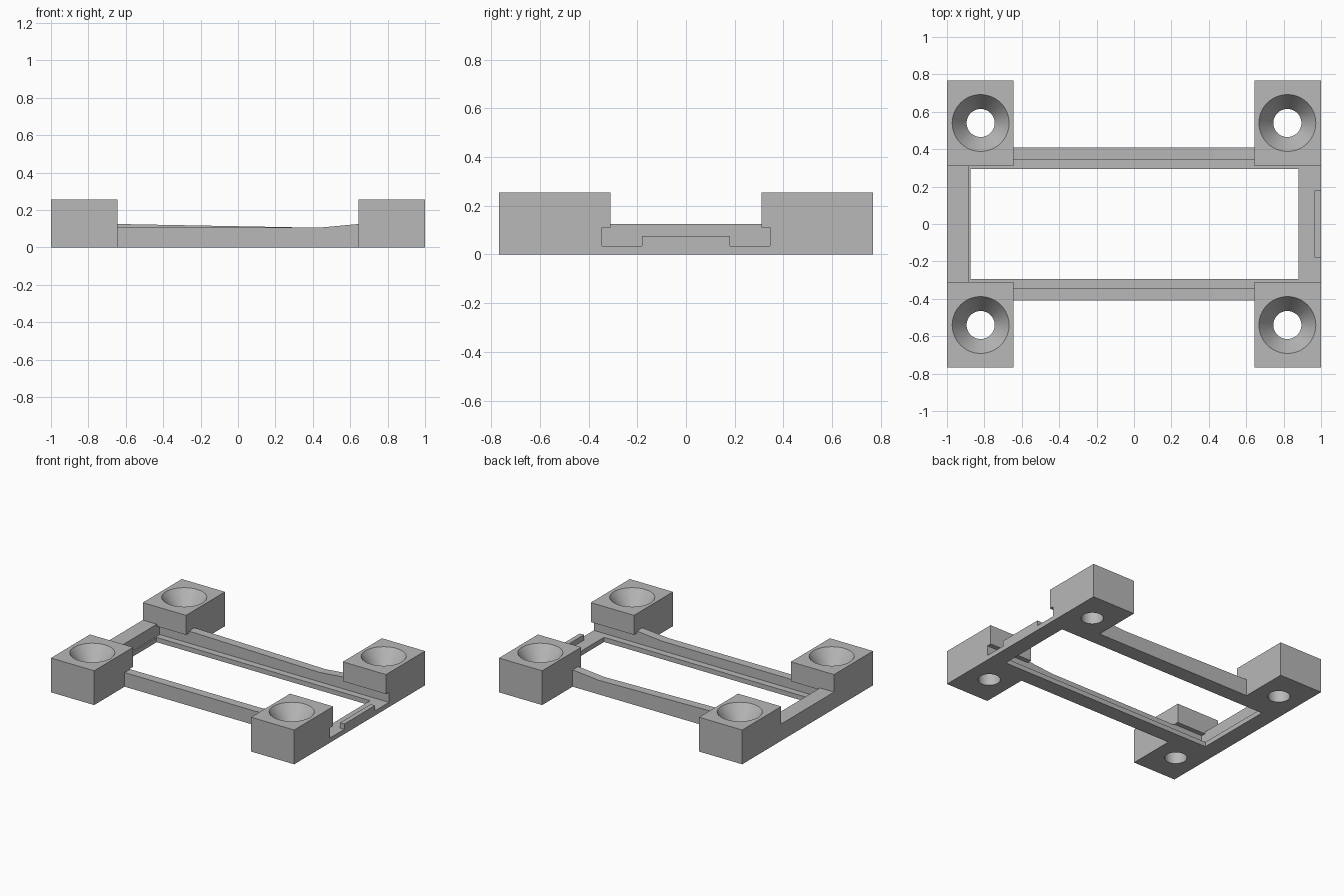
import bpy, bmesh, math

if "Cube" in bpy.data.objects:
    bpy.data.objects.remove(bpy.data.objects["Cube"], do_unlink=True)

GREY = (0.48, 0.48, 0.48, 1)
mat = bpy.data.materials.new("light_grey")
mat.use_nodes = True
mat.diffuse_color = GREY
mat.node_tree.nodes["Principled BSDF"].inputs["Base Color"].default_value = GREY


def finish(name, bm):
    bmesh.ops.recalc_face_normals(bm, faces=bm.faces)
    me = bpy.data.meshes.new(name)
    bm.to_mesh(me)
    bm.free()
    me.materials.append(mat)
    ob = bpy.data.objects.new(name, me)
    bpy.context.collection.objects.link(ob)
    return ob


def prism(name, profile, y0, y1):
    """Extrude an XZ outline from y0 to y1."""
    bm = bmesh.new()
    face = bm.faces.new([bm.verts.new((x, y0, z)) for x, z in profile])
    new = bmesh.ops.extrude_face_region(bm, geom=[face])["geom"]
    verts = [v for v in new if isinstance(v, bmesh.types.BMVert)]
    bmesh.ops.translate(bm, verts=verts, vec=(0, y1 - y0, 0))
    return finish(name, bm)


def box(name, x0, x1, y0, y1, z0, z1):
    return prism(name, [(x0, z0), (x1, z0), (x1, z1), (x0, z1)], y0, y1)


def lathe(name, profile, cx, cy, steps=64):
    """Closed turned solid from (radius, z) points, bottom to top."""
    bm = bmesh.new()
    rings = []
    for r, z in profile:
        angles = [math.tau * i / steps for i in range(steps)]
        rings.append([bm.verts.new((cx + r * math.cos(a), cy + r * math.sin(a), z))
                      for a in angles])
    for low, high in zip(rings, rings[1:]):
        for i in range(steps):
            j = (i + 1) % steps
            bm.faces.new((low[i], low[j], high[j], high[i]))
    bm.faces.new(rings[0])
    bm.faces.new(rings[-1])
    return finish(name, bm)


def cut(ob, *cutters):
    """Subtract the cutters and bake the result into the mesh."""
    for c in cutters:
        m = ob.modifiers.new("cut", "BOOLEAN")
        m.operation = "DIFFERENCE"
        m.solver = "EXACT"
        m.object = c
    bpy.context.view_layer.update()
    deps = bpy.context.evaluated_depsgraph_get()
    baked = bpy.data.meshes.new_from_object(ob.evaluated_get(deps))
    ob.modifiers.clear()
    ob.data = baked


# Cutters: sliding slot under the corner blocks, open tray space, window
slot = box("slot_cutter", -0.885, 1.1, -0.345, 0.345, 0.035, 0.11)
tray = box("tray_cutter", -0.885, 1.1, -0.345, 0.345, 0.035, 0.3)
window = box("window_cutter", -0.875, 0.88, -0.295, 0.295, -0.1, 0.2)
cutters = [slot, tray, window]

# Base frame with closed left end and open right end
frame = box("base_frame", -1, 1, -0.31, 0.31, 0, 0.125)
cut(frame, tray, window)

# Catch rib across the open end
box("catch_rib", 0.965, 1, -0.18, 0.18, 0.035, 0.075)

# Side rails with gently dipped top edges
ends = [(-0.645, 0), (0.645, 0), (0.645, 0.125), (0.43, 0.105)]
front_rail = prism("front_rail", ends + [(-0.645, 0.105)], -0.41, -0.31)
back_rail = prism("back_rail", ends + [(-0.645, 0.125)], 0.31, 0.41)
for rail in (front_rail, back_rail):
    cut(rail, tray)

# Corner blocks with countersunk screw holes
HOLE = [(0.075, -0.1), (0.075, 0.145), (0.152, 0.255), (0.152, 0.3)]
for sx, side in ((-1, "right"), (1, "left")):
    for sy, end in ((-1, "front"), (1, "back")):
        xs = sorted((sx * 0.645, sx))
        ys = sorted((sy * 0.31, sy * 0.768))
        block = box(f"{end}_{side}_block", *xs, *ys, 0, 0.255)
        hole = lathe("screw_hole_cutter", HOLE, sx * 0.82, sy * 0.54)
        cut(block, slot, hole)
        cutters.append(hole)

for c in cutters:
    bpy.data.objects.remove(c, do_unlink=True)
